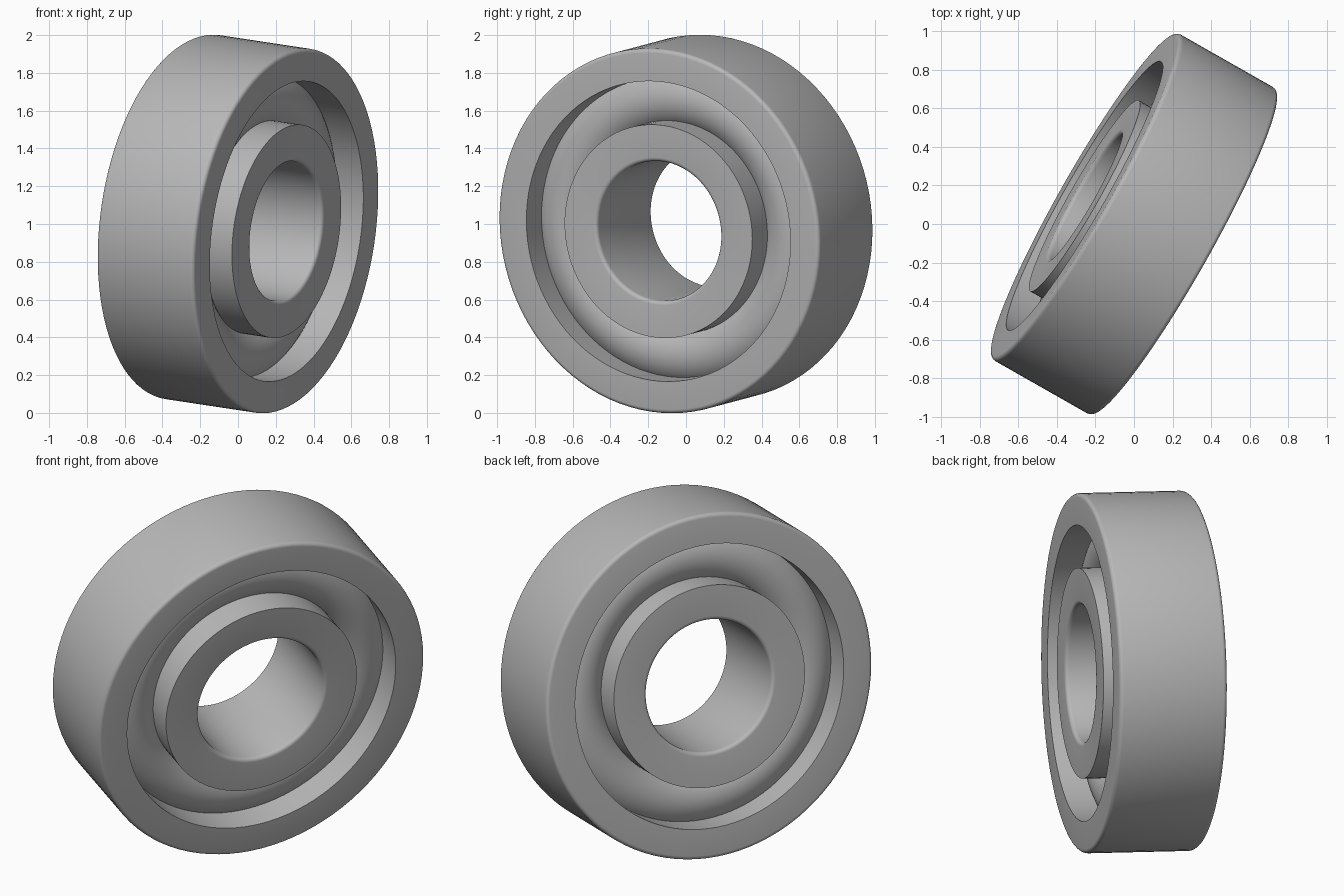
import bpy, bmesh, math
from mathutils import Vector

cube = bpy.data.objects.get("Cube")
if cube:
    bpy.data.objects.remove(cube, do_unlink=True)

AXIS = Vector((0.862, -0.49, -0.13)).normalized()
CENTRE = Vector((0, 0, 1))
SEGMENTS = 96
HALF = 0.298       # half the width of the rings
ROUND = 0.022      # corner rounding

steel = bpy.data.materials.new("steel grey")
steel.use_nodes = True
GREY = (0.48, 0.48, 0.48, 1)
steel.diffuse_color = GREY
steel.node_tree.nodes["Principled BSDF"].inputs["Base Color"].default_value = GREY


def lathe(name, profile):
    """Turn a closed (radius, height) profile around the tilted axis."""
    bm = bmesh.new()
    loops = []
    for i in range(SEGMENTS):
        a = math.tau * i / SEGMENTS
        loops.append([bm.verts.new((r * math.cos(a), r * math.sin(a), h)) for r, h in profile])
    n = len(profile)
    for i in range(SEGMENTS):
        p, q = loops[i], loops[(i + 1) % SEGMENTS]
        for j in range(n):
            k = (j + 1) % n
            bm.faces.new((p[j], q[j], q[k], p[k]))
    bmesh.ops.recalc_face_normals(bm, faces=bm.faces)
    mesh = bpy.data.meshes.new(name)
    bm.to_mesh(mesh)
    bm.free()
    mesh.materials.append(steel)
    mesh.shade_smooth()
    mesh.set_sharp_from_angle(angle=math.radians(35))
    ob = bpy.data.objects.new(name, mesh)
    bpy.context.collection.objects.link(ob)
    ob.rotation_euler = AXIS.to_track_quat("Z", "Y").to_euler()
    ob.location = CENTRE
    return ob


def ring_profile(rounded, sharp):
    """Rectangle section with rounded corners at one radius and sharp at the other."""
    s = 1 if rounded > sharp else -1
    top = []
    for i in range(6):
        t = math.pi / 2 * i / 5
        top.append((rounded - s * ROUND * (1 - math.sin(t)), HALF - ROUND * (1 - math.cos(t))))
    bottom = [(r, -h) for r, h in reversed(top)]
    return [(sharp, HALF)] + top + bottom + [(sharp, -HALF)]


# Outer and inner races
lathe("outer_race", ring_profile(0.974, 0.802))
lathe("inner_race", ring_profile(0.373, 0.57))

# Round ring filling the gap between the races
TUBE = 0.178
lathe("rolling_ring", [(0.686 + TUBE * math.cos(math.tau * i / 48),
                        TUBE * math.sin(math.tau * i / 48)) for i in range(48)])
